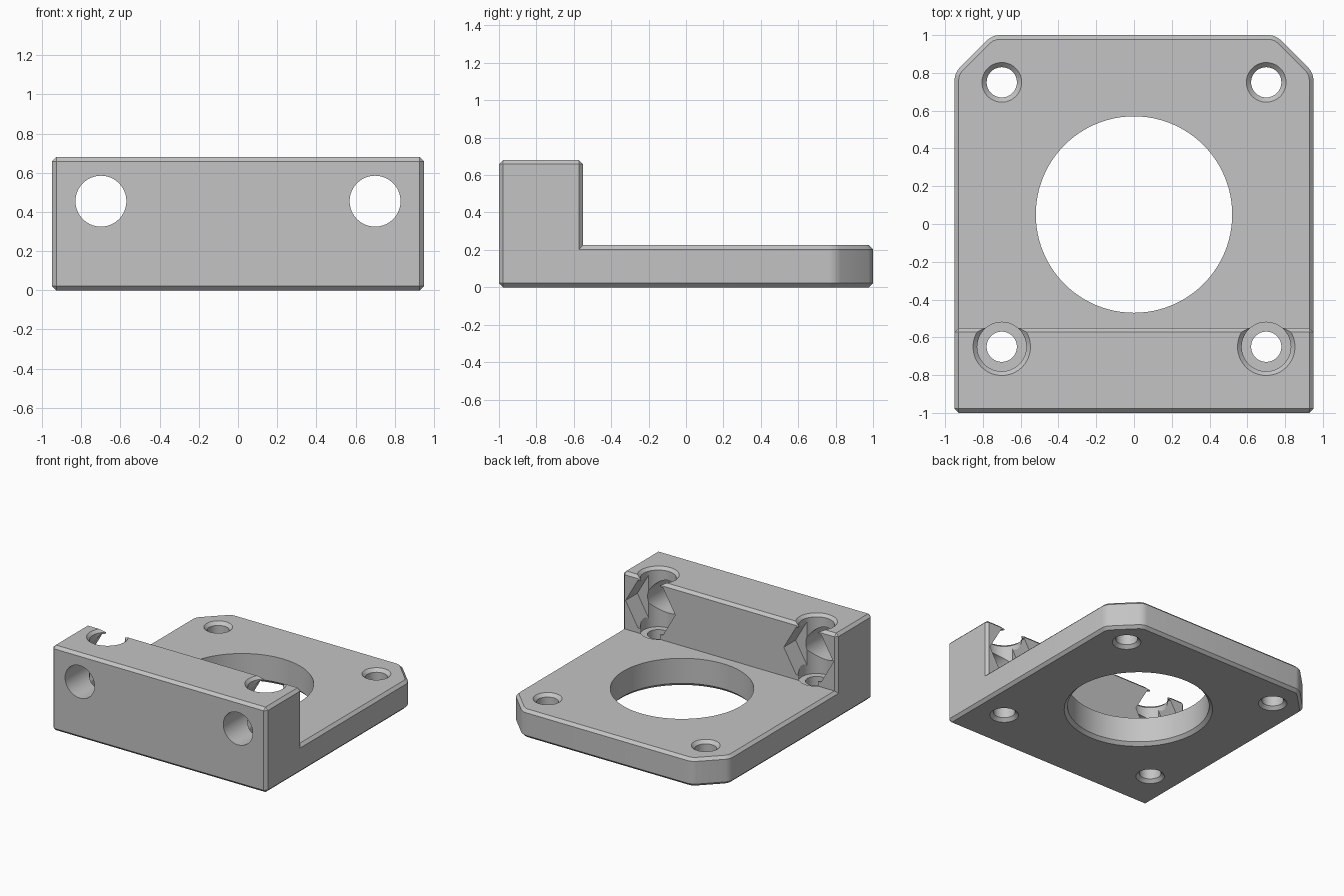
import bpy, bmesh, math
from mathutils import Matrix

cube = bpy.data.objects.get("Cube")
if cube:
    bpy.data.objects.remove(cube, do_unlink=True)

grey = bpy.data.materials.new("plain grey")
grey.use_nodes = True
colour = (0.55, 0.55, 0.55, 1)
grey.diffuse_color = colour
grey.node_tree.nodes["Principled BSDF"].inputs["Base Color"].default_value = colour

CHAMFER = 0.022
WALL_BACK, WALL_TOP, PLATE_TOP = -0.55, 0.68, 0.225
HOLE_Z, HOLE_X = 0.455, 0.7


def make_object(name, bm):
    bmesh.ops.recalc_face_normals(bm, faces=bm.faces[:])
    mesh = bpy.data.meshes.new(name)
    bm.to_mesh(mesh)
    bm.free()
    mesh.materials.append(grey)
    obj = bpy.data.objects.new(name, mesh)
    bpy.context.collection.objects.link(obj)
    return obj


def chamfered_slab(name, outline, height, rounded=()):
    """Extrude an outline upward, round chosen corners, chamfer the rims."""
    bm = bmesh.new()
    base = bm.faces.new([bm.verts.new((x, y, 0)) for x, y in outline])
    ext = bmesh.ops.extrude_face_region(bm, geom=[base])
    for v in ext["geom"]:
        if isinstance(v, bmesh.types.BMVert):
            v.co.z = height
    bmesh.ops.recalc_face_normals(bm, faces=bm.faces[:])
    upright = [e for e in bm.edges if abs(e.verts[0].co.z - e.verts[1].co.z) > 0.01]
    if rounded:
        corners = [e for e in upright if e.verts[0].co.y > 0]
        bmesh.ops.bevel(bm, geom=corners, offset=0.035, segments=4,
                        profile=0.5, affect='EDGES')
        sharp = [e for e in bm.edges
                 if abs(e.verts[0].co.z - e.verts[1].co.z) < 0.01
                 or e.verts[0].co.y < 0 and e.verts[1].co.y < 0]
    else:
        sharp = bm.edges[:]
    bmesh.ops.bevel(bm, geom=sharp, offset=CHAMFER, segments=1, affect='EDGES')
    return make_object(name, bm)


def turned_cutter(name, profile, x, y, sides=64):
    """Solid of revolution around z from (radius, height) pairs."""
    bm = bmesh.new()
    rings = []
    for r, z in profile:
        rings.append([bm.verts.new((x + r * math.cos(a), y + r * math.sin(a), z))
                      for a in (i * math.tau / sides for i in range(sides))])
    for low, high in zip(rings, rings[1:]):
        for i in range(sides):
            j = (i + 1) % sides
            bm.faces.new((low[i], low[j], high[j], high[i]))
    bm.faces.new(rings[0][::-1])
    bm.faces.new(rings[-1])
    return make_object(name, bm)


def y_prism(name, radius, sides, x, y0, y1, z):
    bm = bmesh.new()
    bmesh.ops.create_cone(bm, cap_ends=True, segments=sides, radius1=radius,
                          radius2=radius, depth=y1 - y0)
    # put one corner of the prism on the x axis
    first = min(bm.verts, key=lambda v: abs(math.atan2(v.co.y, v.co.x)))
    turn = -math.atan2(first.co.y, first.co.x)
    bm.transform(Matrix.Translation((x, (y0 + y1) / 2, z))
                 @ Matrix.Rotation(math.pi / 2, 4, 'X')
                 @ Matrix.Rotation(turn, 4, 'Z'))
    return make_object(name, bm)


def combine(target, other, operation):
    mod = target.modifiers.new(operation, 'BOOLEAN')
    mod.operation = operation
    mod.solver = 'EXACT'
    mod.object = other
    bpy.context.view_layer.objects.active = target
    bpy.ops.object.modifier_apply(modifier=mod.name)
    bpy.data.objects.remove(other, do_unlink=True)


# Base plate with two clipped back corners, and the thick front wall
bracket = chamfered_slab("mounting_bracket",
                         [(-0.95, -1), (0.95, -1), (0.95, 0.8), (0.75, 1),
                          (-0.75, 1), (-0.95, 0.8)], PLATE_TOP, rounded=True)
wall = chamfered_slab("front_wall", [(-0.95, -1), (0.95, -1), (0.95, WALL_BACK),
                                     (-0.95, WALL_BACK)], WALL_TOP)
combine(bracket, wall, 'UNION')

# Large centre opening, chamfered underneath
combine(bracket, turned_cutter("centre_opening",
        [(0.57, -0.025), (0.52, 0.025), (0.52, 0.4)], 0, 0.05, 96), 'DIFFERENCE')

hole_foot = [(0.13, -0.025), (0.08, 0.025)]
for x in (-HOLE_X, HOLE_X):
    # Back screw holes, countersunk on both faces
    combine(bracket, turned_cutter("back_screw_hole", hole_foot + [
        (0.08, PLATE_TOP - 0.025), (0.13, PLATE_TOP + 0.025)], x, 0.75), 'DIFFERENCE')
    # Front screw holes with a wide tool bore through the wall
    combine(bracket, turned_cutter("front_screw_hole", hole_foot + [
        (0.08, 0.205), (0.13, 0.205), (0.13, WALL_TOP - 0.022),
        (0.174, WALL_TOP + 0.022)], x, -0.65), 'DIFFERENCE')
    # Level holes through the wall, with six-sided nut pockets behind
    combine(bracket, y_prism("level_hole", 0.13, 64, x, -1.1, -0.5, HOLE_Z), 'DIFFERENCE')
    combine(bracket, y_prism("nut_pocket", 0.22, 6, x, -0.7, -0.5, HOLE_Z), 'DIFFERENCE')

bpy.ops.object.select_all(action='DESELECT')
bracket.select_set(True)
bpy.context.view_layer.objects.active = bracket
bpy.ops.object.shade_smooth_by_angle(angle=math.radians(25))
